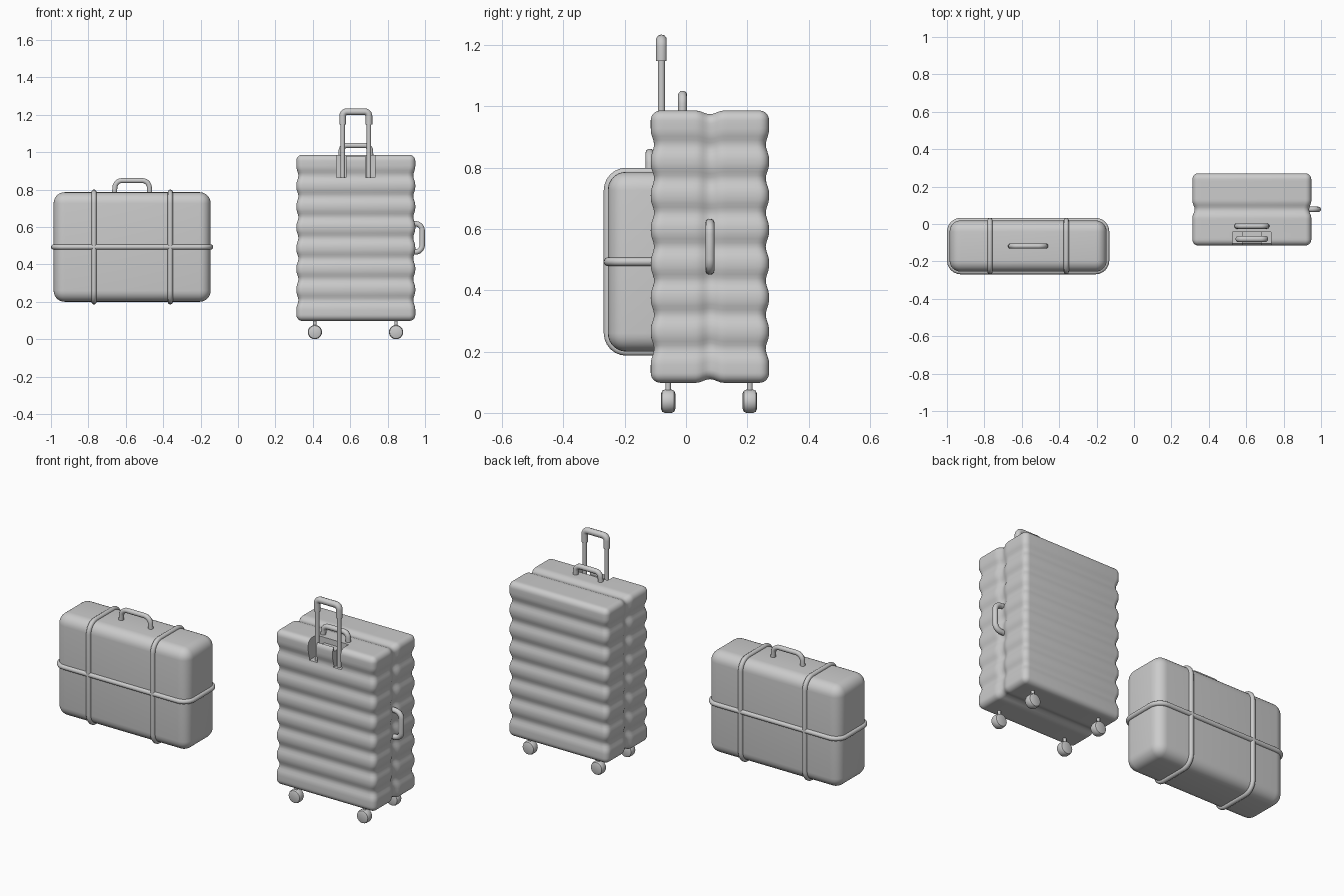
import bpy, bmesh, math
from mathutils import Vector

if "Cube" in bpy.data.objects:
    bpy.data.objects.remove(bpy.data.objects["Cube"])


def smooth(obj, deg=40):
    bpy.ops.object.select_all(action='DESELECT')
    obj.select_set(True)
    bpy.context.view_layer.objects.active = obj
    bpy.ops.object.shade_smooth_by_angle(angle=math.radians(deg))


def to_object(bm, name):
    bmesh.ops.recalc_face_normals(bm, faces=bm.faces)
    me = bpy.data.meshes.new(name)
    bm.to_mesh(me)
    bm.free()
    obj = bpy.data.objects.new(name, me)
    bpy.context.collection.objects.link(obj)
    return obj


def rounded_box(name, centre, half, r, flat_cuts=(1, 1, 1), warp=None):
    """Box cut into a grid, corners rounded, then optionally warped."""
    bm = bmesh.new()
    bmesh.ops.create_cube(bm, size=2)
    for v in bm.verts:
        v.co = Vector([c * h for c, h in zip(v.co, half)])
    for axis in range(3):
        inner = half[axis] - r
        n = flat_cuts[axis]
        cuts = [-inner + 2 * inner * i / n for i in range(n + 1)]
        cuts += [s * (inner + r * k) for s in (-1, 1) for k in (0.25, 0.5, 0.75)]
        no = Vector((0, 0, 0))
        no[axis] = 1
        for c in cuts:
            bmesh.ops.bisect_plane(bm, geom=bm.verts[:] + bm.edges[:] + bm.faces[:],
                                   dist=1e-6, plane_co=no * c, plane_no=no)
    for v in bm.verts:
        core = Vector([max(-(h - r), min(h - r, c)) for c, h in zip(v.co, half)])
        p = core + (v.co - core).normalized() * r
        v.co = (warp(p) if warp else p) + Vector(centre)
    obj = to_object(bm, name)
    smooth(obj)
    return obj


def fillet(points, r, closed=False):
    """Replace the corners of a polyline with short arcs."""
    pts = [Vector(p) for p in points]
    out = []
    for i, p in enumerate(pts):
        if not closed and i in (0, len(pts) - 1):
            out.append(p)
            continue
        a = p + (pts[i - 1] - p).normalized() * r
        b = p + (pts[(i + 1) % len(pts)] - p).normalized() * r
        c = a + b - p
        for k in range(7):
            t = k / 6 * math.pi / 2
            out.append(c + (b - p) * -math.sin(math.pi / 2 - t) * -1 * -1
                       + (a - p) * -math.sin(t))
    return out


def tube(name, points, radius, r=0.03, closed=False):
    cu = bpy.data.curves.new(name, 'CURVE')
    cu.dimensions = '3D'
    cu.bevel_depth = radius
    cu.bevel_resolution = 3
    cu.use_fill_caps = True
    path = fillet(points, r, closed)
    sp = cu.splines.new('POLY')
    sp.points.add(len(path) - 1)
    for q, p in zip(sp.points, path):
        q.co = (*p, 1)
    sp.use_cyclic_u = closed
    obj = bpy.data.objects.new(name, cu)
    bpy.context.collection.objects.link(obj)
    bpy.ops.object.select_all(action='DESELECT')
    obj.select_set(True)
    bpy.context.view_layer.objects.active = obj
    bpy.ops.object.convert(target='MESH')
    smooth(bpy.context.object)
    return bpy.context.object


def cylinder(name, loc, radius, depth, along_y=False, bevel=0):
    rot = (math.pi / 2, 0, 0) if along_y else (0, 0, 0)
    bpy.ops.mesh.primitive_cylinder_add(vertices=24, radius=radius, depth=depth,
                                        location=loc, rotation=rot)
    obj = bpy.context.object
    obj.name = name
    if bevel:
        m = obj.modifiers.new("bevel", 'BEVEL')
        m.width, m.segments = bevel, 2
        bpy.ops.object.modifier_apply(modifier=m.name)
    smooth(obj)


def cut(obj, x0, x1, y0, y1, z0, z1):
    bpy.ops.mesh.primitive_cube_add(size=1, location=((x0 + x1) / 2, (y0 + y1) / 2, (z0 + z1) / 2))
    cutter = bpy.context.object
    cutter.scale = (x1 - x0, y1 - y0, z1 - z0)
    cutter.hide_render = True
    m = obj.modifiers.new("cut", 'BOOLEAN')
    m.operation, m.object, m.solver = 'DIFFERENCE', cutter, 'EXACT'
    bpy.context.view_layer.objects.active = obj
    bpy.ops.object.modifier_apply(modifier=m.name)
    bpy.data.objects.remove(cutter)


# --- Strapped suitcase ---
cx, cy, cz = -0.566, -0.118, 0.493
hx, hy, hz = 0.42, 0.137, 0.293
rounded_box("strapped_case_body", (cx, cy, cz), (hx, hy, hz), 0.06)
for name, x in (("left_strap", -0.77), ("right_strap", -0.362)):
    tube(name, [(x, cy - hy, cz - hz), (x, cy + hy, cz - hz),
                (x, cy + hy, cz + hz), (x, cy - hy, cz + hz)], 0.014, 0.06, True)
tube("middle_strap", [(cx - hx, cy - hy, cz), (cx + hx, cy - hy, cz),
                      (cx + hx, cy + hy, cz), (cx - hx, cy + hy, cz)], 0.014, 0.06, True)
tube("strapped_case_handle", [(cx - 0.095, cy, 0.77), (cx - 0.09, cy, 0.848),
                              (cx + 0.09, cy, 0.848), (cx + 0.095, cy, 0.77)], 0.014, 0.035)

# --- Ribbed rolling suitcase ---
tx, ty, tz = 0.63, 0.078, 0.542
sx, sy, sz = 0.318, 0.193, 0.444
PITCH = 2 * sz / 8


def ribs(p):
    # eight horizontal ribs and one seam around the middle
    groove = (0.5 + 0.5 * math.cos(2 * math.pi * p.z / PITCH)) ** 1.5
    if abs(p.z) > sz - PITCH / 2:
        groove = 0
    s = min(1, abs(p.y) / 0.045)
    seam = 0.5 + 0.5 * math.cos(math.pi * s)
    return Vector((p.x * (1 - (0.011 * groove + 0.012 * seam) / sx),
                   p.y * (1 - 0.011 * groove / sy),
                   p.z * (1 - 0.012 * seam / sz)))


case = rounded_box("rolling_case_body", (tx, ty, tz), (sx, sy, sz), 0.032, (2, 28, 64), ribs)

# Recess holding the pull handle
for s in (-1, 1):
    a, b = sorted((tx + s * 0.052, tx + s * 0.103))
    cut(case, a, b, -0.2, -0.042, 0.865, 1.1)
cut(case, tx - 0.06, tx + 0.06, -0.102, -0.042, 0.955, 1.1)
smooth(case)

# Pull handle
for name, s in (("left_pole", -1), ("right_pole", 1)):
    cylinder(name, (tx + s * 0.07, -0.08, 1.015), 0.012, 0.31)
tube("pull_grip", [(tx - 0.07, -0.08, 1.148), (tx - 0.07, -0.08, 1.216),
                   (tx + 0.07, -0.08, 1.216), (tx + 0.07, -0.08, 1.148)], 0.018, 0.022)

# Carry handles
tube("top_handle", [(tx - 0.08, -0.011, 0.965), (tx - 0.077, -0.011, 1.036),
                    (tx + 0.077, -0.011, 1.036), (tx + 0.08, -0.011, 0.965)], 0.015, 0.028)
tube("side_handle", [(0.925, ty, 0.465), (0.985, ty, 0.468),
                     (0.985, ty, 0.616), (0.925, ty, 0.619)], 0.015, 0.035)

# Wheels
for xn, x in (("left", 0.411), ("right", 0.845)):
    for yn, y in (("front", -0.058), ("back", 0.208)):
        cylinder(f"{yn}_{xn}_wheel", (x, y, 0.038), 0.038, 0.046, True, 0.012)
        cylinder(f"{yn}_{xn}_wheel_stem", (x, y, 0.09), 0.009, 0.05)
